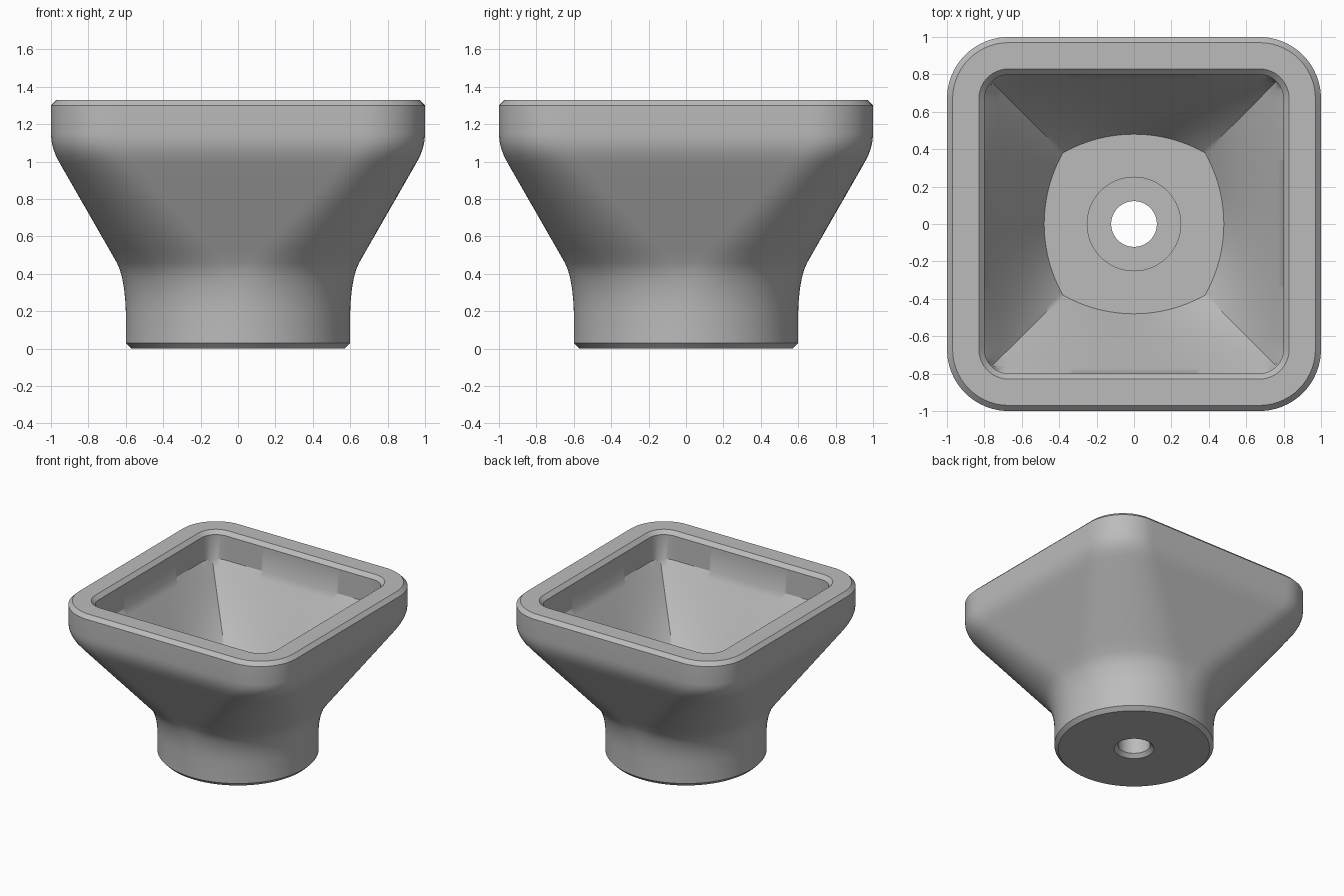
import bpy, bmesh
from math import sin, cos, tan, pi, sqrt, radians

cube = bpy.data.objects.get("Cube")
if cube:
    bpy.data.objects.remove(cube)

SEGMENTS = 240


def fold(angle):
    """Fold any direction into the first 45 degrees of a square."""
    a = angle % (pi / 2)
    return min(a, pi / 2 - a)


def rounded(half, radius):
    """Rounded square; becomes a circle when radius equals half."""
    def distance(a):
        c = half - radius
        if half * tan(a) <= c:
            return half / cos(a)
        s = cos(a) + sin(a)
        return c * s + sqrt(max(0, c * c * (s * s - 2) + radius * radius))
    return distance


def bulged(half, corner):
    """Square with sharp corners and outward curved sides."""
    b = half - corner
    r = (corner * corner + b * b) / (2 * b)
    x = half - r
    return lambda a: x * cos(a) + sqrt(r * r - (x * sin(a)) ** 2)


def circle(radius):
    return lambda a: radius


def mix(p, q, t):
    return p + (q - p) * t


def outer(half):
    """Outer section: round at the neck, square at the rim."""
    return rounded(half, mix(0.6, 0.33, (half - 0.6) / 0.4))


sections = [(0, circle(0.15)), (0, circle(0.57)), (0.03, circle(0.6)), (0.2, circle(0.6))]

# flared outer wall
for z, half in [(0.26, 0.603), (0.32, 0.609), (0.38, 0.62), (0.42, 0.631), (0.46, 0.648)]:
    sections.append((z, outer(half)))
for i in range(1, 9):
    sections.append((mix(0.46, 0.99, i / 8), outer(mix(0.648, 0.952, i / 8))))
for z, half in [(1.03, 0.973), (1.07, 0.988), (1.11, 0.997), (1.15, 1.0), (1.3, 1.0)]:
    sections.append((z, outer(half)))

# chamfered rim and straight inner wall
sections += [(1.33, rounded(0.97, 0.3)), (1.33, rounded(0.83, 0.16)),
             (1.3, rounded(0.8, 0.13)), (1.1, rounded(0.8, 0.13))]

# creased funnel down to the floor
for i in range(9):
    t = i / 8
    sections.append((mix(1.05, 0.55, t), bulged(mix(0.772, 0.48, t), mix(0.755, 0.38, t))))

# screw recess and through hole
sections += [(0.55, circle(0.25)), (0.27, circle(0.25)),
             (0.27, circle(0.122)), (0.03, circle(0.122))]

bm = bmesh.new()
rings = []
for z, distance in sections:
    ring = []
    for i in range(SEGMENTS):
        angle = 2 * pi * i / SEGMENTS
        d = distance(fold(angle))
        ring.append(bm.verts.new((d * cos(angle), d * sin(angle), z)))
    rings.append(ring)
for k, low in enumerate(rings):
    high = rings[(k + 1) % len(rings)]
    for i in range(SEGMENTS):
        j = (i + 1) % SEGMENTS
        bm.faces.new((low[i], low[j], high[j], high[i]))
bmesh.ops.recalc_face_normals(bm, faces=bm.faces)

mesh = bpy.data.meshes.new("flared_cup")
bm.to_mesh(mesh)
bm.free()
cup = bpy.data.objects.new("flared_cup", mesh)
bpy.context.collection.objects.link(cup)

grey = bpy.data.materials.new("light_grey")
grey.use_nodes = True
colour = (0.5, 0.5, 0.5, 1)
grey.diffuse_color = colour
grey.node_tree.nodes["Principled BSDF"].inputs["Base Color"].default_value = colour
mesh.materials.append(grey)

bpy.ops.object.select_all(action='DESELECT')
cup.select_set(True)
bpy.context.view_layer.objects.active = cup
bpy.ops.object.shade_smooth_by_angle(angle=radians(32))
